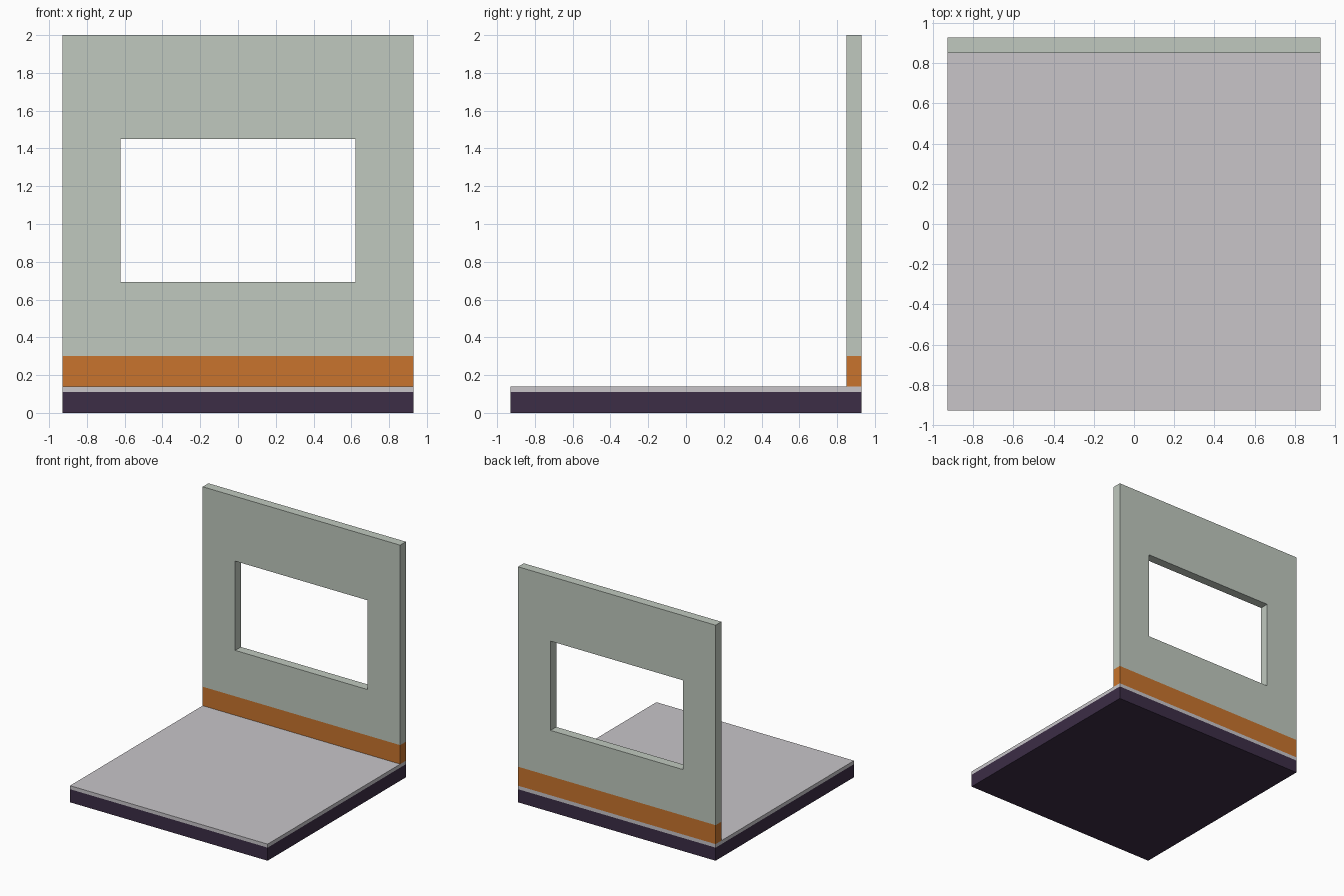
import bpy, bmesh

if "Cube" in bpy.data.objects:
    bpy.data.objects.remove(bpy.data.objects["Cube"])

H = 0.928                      # half width and half depth
WALL_Y = 0.851                 # inner face of the wall
SLAB_TOP, PAINT_Z, SKIRT_TOP, TOP = 0.141, 0.111, 0.302, 2.0


def material(name, rgb):
    lin = [((c / 255 + 0.055) / 1.055) ** 2.4 for c in rgb]
    m = bpy.data.materials.new(name)
    m.diffuse_color = (*lin, 1)
    m.use_nodes = True
    m.node_tree.nodes["Principled BSDF"].inputs["Base Color"].default_value = m.diffuse_color
    return m


def panel(name, xs, zs, y0, y1, mats, split, hole=None):
    """Upright grid of cells extruded front to back; the second material lies above split."""
    bm = bmesh.new()
    v = [[bm.verts.new((x, y0, z)) for x in xs] for z in zs]
    for j in range(len(zs) - 1):
        for i in range(len(xs) - 1):
            if (i, j) != hole:
                bm.faces.new((v[j][i], v[j][i + 1], v[j + 1][i + 1], v[j + 1][i]))
    out = bmesh.ops.extrude_face_region(bm, geom=bm.faces[:], use_keep_orig=True)
    moved = [g for g in out["geom"] if isinstance(g, bmesh.types.BMVert)]
    bmesh.ops.translate(bm, verts=moved, vec=(0, y1 - y0, 0))
    bmesh.ops.recalc_face_normals(bm, faces=bm.faces[:])
    for f in bm.faces:
        f.material_index = int(f.calc_center_median().z > split)
    me = bpy.data.meshes.new(name)
    bm.to_mesh(me)
    bm.free()
    for m in mats:
        me.materials.append(m)
    ob = bpy.data.objects.new(name, me)
    bpy.context.collection.objects.link(ob)
    return ob


sage = material("sage wall", (192, 201, 191))
orange = material("orange skirting", (200, 116, 45))
grey = material("pale grey floor", (200, 197, 201))
purple = material("dark purple base", (60, 45, 70))

# Floor slab: dark sides with a pale band and top
panel("floor_slab", [-H, H], [0, PAINT_Z, SLAB_TOP], -H, H, (purple, grey), PAINT_Z)

# Back wall: orange skirting band, window opening in the middle cell
panel("window_wall", [-H, -0.622, 0.622, H], [SLAB_TOP, SKIRT_TOP, 0.692, 1.45, TOP],
      WALL_Y, H, (orange, sage), SKIRT_TOP, hole=(1, 2))
